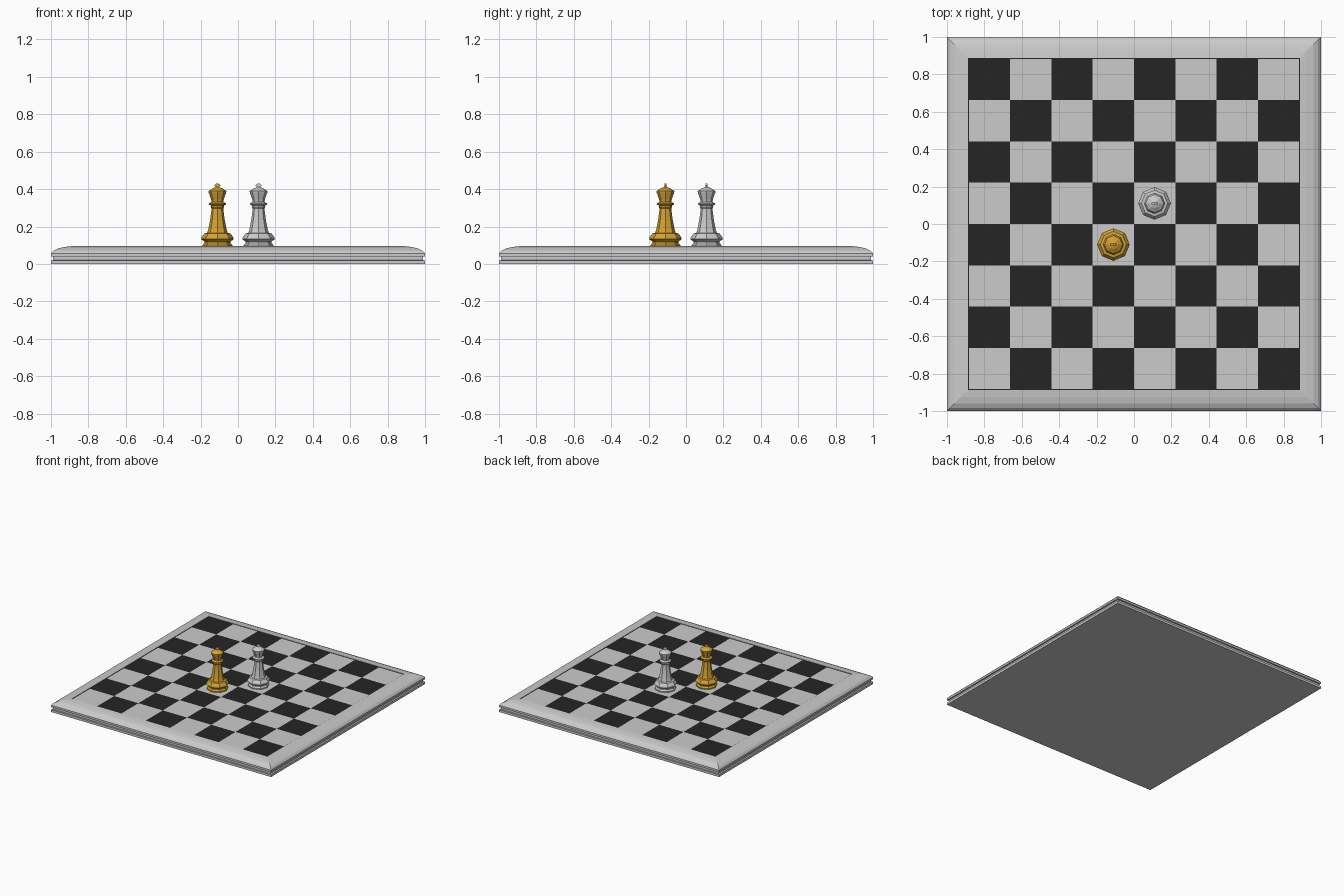
import bpy, bmesh, math

if "Cube" in bpy.data.objects:
    bpy.data.objects.remove(bpy.data.objects["Cube"])


def material(name, rgb):
    m = bpy.data.materials.new(name)
    m.diffuse_color = (*rgb, 1)
    m.use_nodes = True
    m.node_tree.nodes["Principled BSDF"].inputs["Base Color"].default_value = m.diffuse_color
    return m


LIGHT = material("light grey", (0.6, 0.6, 0.6))
DARK = material("dark square", (0.018, 0.018, 0.018))
GOLD = material("gold", (0.66, 0.37, 0.032))


def make_object(name, bm, *mats):
    bmesh.ops.remove_doubles(bm, verts=bm.verts, dist=1e-5)
    bmesh.ops.dissolve_degenerate(bm, edges=bm.edges, dist=1e-6)
    me = bpy.data.meshes.new(name)
    bm.to_mesh(me)
    bm.free()
    ob = bpy.data.objects.new(name, me)
    for m in mats:
        me.materials.append(m)
    bpy.context.collection.objects.link(ob)
    return ob


def lathe(bm, profile, sides, phase=0.0, cx=0.0, cy=0.0, cap_top=True):
    """Stack polygon rings (radius, height), bottom up."""
    rings = []
    for r, z in profile:
        rings.append([bm.verts.new((cx + r * math.cos(phase + k * math.tau / sides),
                                    cy + r * math.sin(phase + k * math.tau / sides), z))
                      for k in range(sides)])
    for a, b in zip(rings, rings[1:]):
        for k in range(sides):
            n = (k + 1) % sides
            bm.faces.new((a[k], a[n], b[n], b[k]))
    bm.faces.new(rings[0][::-1])
    if cap_top:
        bm.faces.new(rings[-1])


# Moulded frame with a groove round the side, (half size, height)
FIELD = 0.888
TOP = 0.092
frame_profile = [(1, 0), (1, 0.019), (0.988, 0.02), (0.988, 0.039), (1, 0.04), (1, 0.056),
                 (0.985, 0.072), (0.96, 0.084), (0.925, 0.091), (FIELD, 0.095), (FIELD, TOP)]
bm = bmesh.new()
lathe(bm, [(h * math.sqrt(2), z) for h, z in frame_profile], 4, math.pi / 4, cap_top=False)
make_object("board_frame", bm, LIGHT)

# Playing field, alternating face colours, thin dark border line
bm = bmesh.new()
inner = FIELD - 0.005
step = inner * 2 / 8
for i in range(8):
    for j in range(8):
        x, y = -inner + i * step, -inner + j * step
        f = bm.faces.new([bm.verts.new((x + u * step, y + v * step, TOP))
                          for u, v in ((0, 0), (1, 0), (1, 1), (0, 1))])
        f.material_index = (i + j) % 2
corners = ((-1, -1), (1, -1), (1, 1), (-1, 1))
for k in range(4):
    a, b = corners[k], corners[(k + 1) % 4]
    f = bm.faces.new([bm.verts.new((c[0] * s, c[1] * s, TOP))
                      for c, s in ((a, FIELD), (b, FIELD), (b, inner), (a, inner))])
    f.material_index = 1
make_object("board_squares", bm, LIGHT, DARK)

# Eight-sided chess pieces, (radius, height)
piece_profile = [(0.08, TOP), (0.08, 0.1), (0.07, 0.112), (0.07, 0.12), (0.087, 0.132),
                 (0.085, 0.142), (0.07, 0.163), (0.055, 0.166), (0.049, 0.185),
                 (0.039, 0.235), (0.031, 0.297), (0.036, 0.305), (0.034, 0.312),
                 (0.047, 0.318), (0.046, 0.324), (0.031, 0.331), (0.034, 0.345),
                 (0.047, 0.382), (0.048, 0.39), (0.04, 0.394), (0.026, 0.404),
                 (0.01, 0.41)]


def piece(name, x, y, mat):
    bm = bmesh.new()
    lathe(bm, piece_profile, 8, 0, x, y)
    make_object(name + "_body", bm, mat)
    # flat flared finial, thin from front to back
    bm = bmesh.new()
    outline = [(-0.006, 0.407), (0.006, 0.407), (0.017, 0.419), (0.009, 0.428),
               (0, 0.431), (-0.009, 0.428), (-0.017, 0.419)]
    front = [bm.verts.new((x + u, y - 0.005, z)) for u, z in outline]
    back = [bm.verts.new((x + u, y + 0.005, z)) for u, z in outline]
    bm.faces.new(front)
    bm.faces.new(back[::-1])
    for k in range(len(outline)):
        n = (k + 1) % len(outline)
        bm.faces.new((front[n], front[k], back[k], back[n]))
    make_object(name + "_finial", bm, mat)


piece("gold_king", -0.11, -0.11, GOLD)
piece("silver_king", 0.11, 0.11, LIGHT)
